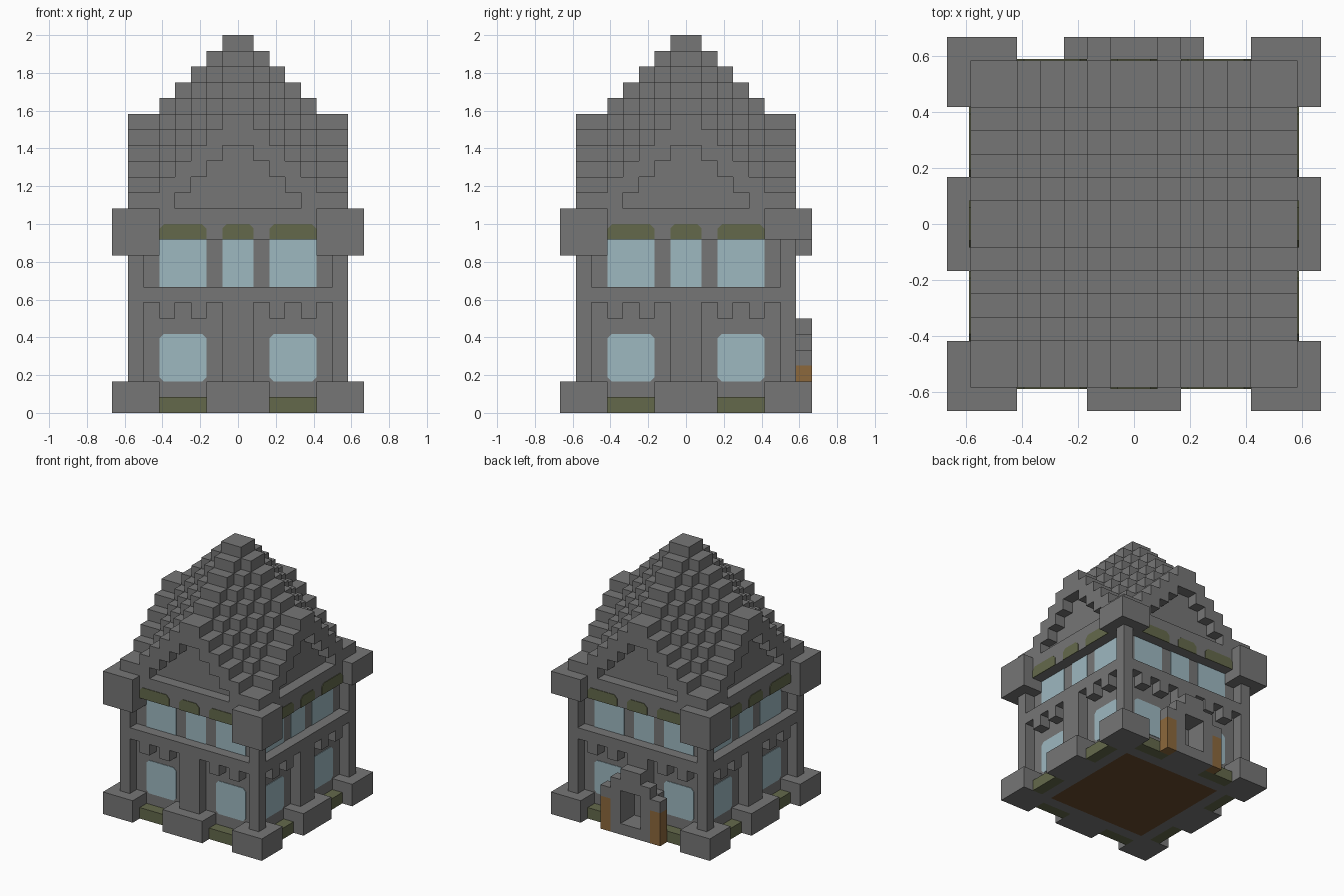
import bpy
import bmesh
from math import pi
from mathutils import Matrix

U = 1 / 12          # size of one block
ALL = (0, 1, 2, 3)  # front, +x side, back, -x side

cube = bpy.data.objects.get("Cube")
if cube:
    bpy.data.objects.remove(cube, do_unlink=True)


def material(name, rgb):
    m = bpy.data.materials.new(name)
    m.use_nodes = True
    m.diffuse_color = (*rgb, 1)
    m.node_tree.nodes["Principled BSDF"].inputs["Base Color"].default_value = (*rgb, 1)
    return m


stone = material("grey stone", (0.18, 0.18, 0.18))
glass = material("pale blue glass", (0.34, 0.48, 0.53))
moss = material("olive moss", (0.127, 0.141, 0.071))
timber = material("orange timber", (0.262, 0.138, 0.045))
floor_brown = material("brown floor", (0.14, 0.07, 0.027))


def finish(name, bm, mat):
    """Turn a block-unit bmesh into a scaled object."""
    bmesh.ops.recalc_face_normals(bm, faces=bm.faces)
    bm.transform(Matrix.Scale(U, 4))
    mesh = bpy.data.meshes.new(name)
    bm.to_mesh(mesh)
    bm.free()
    mesh.materials.append(mat)
    obj = bpy.data.objects.new(name, mesh)
    bpy.context.collection.objects.link(obj)
    return obj


def prism(bm, points, d0, d1, k):
    """Extrude an outline of (along, height) outwards on side k."""
    turn = Matrix.Rotation(k * pi / 2, 4, 'Z')
    near = [bm.verts.new(turn @ Matrix.Translation((a, -d0, z)).translation) for a, z in points]
    far = [bm.verts.new(turn @ Matrix.Translation((a, -d1, z)).translation) for a, z in points]
    bm.faces.new(near)
    bm.faces.new(far[::-1])
    n = len(points)
    for i in range(n):
        j = (i + 1) % n
        bm.faces.new((near[i], near[j], far[j], far[i]))


def rect(a0, a1, z0, z1):
    return [(a0, z0), (a1, z0), (a1, z1), (a0, z1)]


def part(name, mat, boxes, sides=ALL, mirror=False):
    """Boxes are (along0, along1, depth0, depth1, z0, z1), repeated per side."""
    bm = bmesh.new()
    for k in sides:
        for a0, a1, d0, d1, z0, z1 in boxes:
            prism(bm, rect(a0, a1, z0, z1), d0, d1, k)
            if mirror:
                prism(bm, rect(-a1, -a0, z0, z1), d0, d1, k)
    return finish(name, bm, mat)


def plates(name, mat, spans, depth, z0, z1, cut_bottom, cut_top):
    """Thin panels with clipped corners on every side."""
    bm = bmesh.new()
    b, t = cut_bottom, cut_top
    for k in ALL:
        for a0, a1 in spans:
            pts = []
            for a, s in ((a0, 1), (a1, -1)):
                lower = [(a, z0 + b), (a + s * b, z0)] if b else [(a, z0)]
                upper = [(a + s * t, z1), (a, z1 - t)] if t else [(a, z1)]
                ring = upper + lower
                pts += ring if s == 1 else ring[::-1]
            prism(bm, pts, depth - 0.02, depth + 0.05, k)
    return finish(name, bm, mat)


# Foundation, floor and inner walls
part("floor", floor_brown, [(-5, 5, -5, 5, 0, 2)], (0,))
part("foundation_walls", stone, [(-6, 6, 5, 6, 0, 2)])
part("house_walls", stone, [(-6, 6, -6, 6, 2, 12)], (0,))
part("corner_bases", stone, [(5, 8, 5, 8, 0, 2)])
part("middle_bases", stone, [(-2, 2, 6, 8, 0, 2)], (0, 1, 3))
part("mossy_ledges", moss, [(2, 5, 6, 7, 0, 1)], ALL, True)

# Columns, floor beam and brackets
part("corner_columns", stone, [(6, 7, 6, 7, 2, 11)])
part("middle_pillars", stone, [(-1, 1, 6, 7, 2, 7)], (0, 1, 3))
part("back_pillar", stone, [(-1, 1, 6, 7, 4, 7)], (2,))
part("floor_beam", stone, [(-7, 7, -7, 7, 7, 8)], (0,))
part("brackets", stone, [(2, 3, 6, 7, 6, 7), (4, 5, 6, 7, 6, 7)], ALL, True)

# Eaves and their corner blocks
part("eaves", stone, [(-7, 7, -7, 7, 11, 13)], (0,))
part("eave_corners", stone, [(5, 8, 5, 8, 10, 13)], (0, 2, 3))
part("short_eave_corner", stone, [(5, 8, 5, 8, 11, 13)], (1,))

# Windows and mossy patches
outer = [(-5, -2), (2, 5)]
upper_spans = outer + [(-1, 1)]
plates("lower_windows", glass, outer, 6, 2, 5, 0.27, 0.27)
plates("upper_windows", glass, upper_spans, 6, 8, 11, 0, 0)
plates("eave_moss", moss, upper_spans, 7, 11, 12, 0, 0.3)

# Stepped porch around the back doorway
part("porch_sides", stone, [(1, 2, 6, 8, 0, 4), (1, 2, 7, 8, 4, 5), (2, 3, 7, 8, 3, 4)], (2,), True)
part("porch_lintel", stone, [(-1, 1, 7, 8, 4, 6)], (2,))
part("door_step", stone, [(-1, 1, 6, 8, 0, 1)], (2,))
part("porch_posts", timber, [(2, 3, 7, 8, 0, 3)], (2,), True)


# Roof: stepped diamond spire joined with two crossing stepped gables
def roof_block(x, y, z):
    if not 13 <= z < 24:
        return False
    i = x if x >= 0 else -x - 1
    j = y if y >= 0 else -y - 1
    if max(i, j) > 6:
        return False
    if max(i, j) == 6 and min(i, j) < 17 - z:   # recess in each gable
        return False
    return z == 13 or min(i, j) < 19 - z or i + j <= 23 - z


bm = bmesh.new()
corners = {}


def corner(p):
    if p not in corners:
        corners[p] = bm.verts.new(p)
    return corners[p]


for z in range(13, 24):
    for x in range(-7, 7):
        for y in range(-7, 7):
            if not roof_block(x, y, z):
                continue
            for axis in range(3):
                for step in (0, 1):
                    nb = [x, y, z]
                    nb[axis] += 2 * step - 1
                    if roof_block(*nb):
                        continue
                    quad = []
                    for s, t in ((0, 0), (1, 0), (1, 1), (0, 1)):
                        p = [x, y, z]
                        p[axis] += step
                        p[(axis + 1) % 3] += s
                        p[(axis + 2) % 3] += t
                        quad.append(corner(tuple(p)))
                    bm.faces.new(quad if step else quad[::-1])
bmesh.ops.dissolve_limit(bm, angle_limit=0.01, verts=bm.verts, edges=bm.edges)
finish("stepped_roof", bm, stone)
